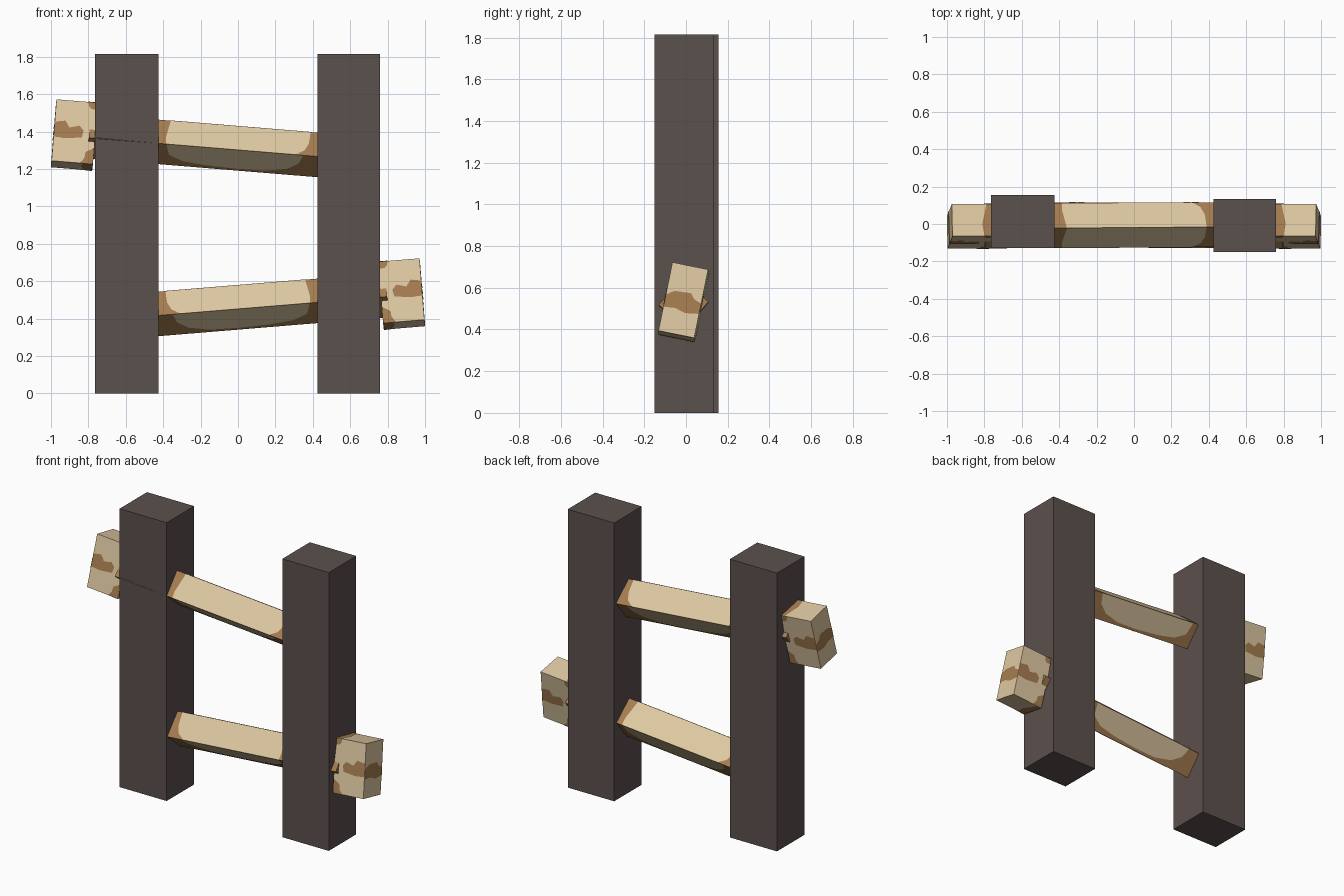
import bpy, bmesh
from math import radians
from mathutils import Matrix, Vector

cube = bpy.data.objects.get("Cube")
if cube:
    bpy.data.objects.remove(cube, do_unlink=True)


def material(name, rgb):
    m = bpy.data.materials.new(name)
    m.use_nodes = True
    m.diffuse_color = (*rgb, 1)
    m.node_tree.nodes["Principled BSDF"].inputs["Base Color"].default_value = (*rgb, 1)
    return m


post_grey = material("dark_post_grey", (0.105, 0.082, 0.074))
tan = material("pale_tan_wood", (0.73, 0.58, 0.36))
brown = material("brown_wood", (0.38, 0.205, 0.08))


def finish(name, bm, mat, matrix=Matrix()):
    bm.transform(matrix)
    if matrix.determinant() < 0:
        bmesh.ops.reverse_faces(bm, faces=bm.faces)
    mesh = bpy.data.meshes.new(name)
    bm.to_mesh(mesh)
    bm.free()
    mesh.materials.append(mat)
    bpy.context.collection.objects.link(bpy.data.objects.new(name, mesh))


def box(name, size, centre, mat, matrix=Matrix()):
    bm = bmesh.new()
    bmesh.ops.create_cube(bm, size=1)
    bm.transform(Matrix.Translation(centre) @ Matrix.Diagonal((*size, 1)))
    finish(name, bm, mat, matrix)


def plate(name, points, origin, u, v, normal, mat, matrix):
    """Flat painted patch: (u, v) outline lying just above one face."""
    o, u, v, n = (Vector(a) for a in (origin, u, v, normal))
    bm = bmesh.new()
    face = bm.faces.new([bm.verts.new(o + n * 0.002 + u * a + v * b) for a, b in points])
    face.normal_update()
    if face.normal.dot(n) < 0:
        face.normal_flip()
    finish(name, bm, mat, matrix)


X, Y, Z = Vector((1, 0, 0)), Vector((0, 1, 0)), Vector((0, 0, 1))

# Upright posts
box("right_post", (0.34, 0.283, 1.815), (-0.595, 0.0135, 0.9075), post_grey)
box("left_post", (0.335, 0.283, 1.815), (0.5925, -0.0085, 0.9075), post_grey)

# Patch outlines: u runs along the rail, v across the face
upper_tan = [(-0.385, -1), (-0.39, -0.5), (-0.37, 1), (0.38, 1), (0.375, 0), (0.355, -0.6), (0.31, -1)]
lower_tan = [(-0.385, 1), (-0.365, 0), (-0.29, -0.5), (-0.17, -0.7), (0, -0.8),
             (0.16, -0.75), (0.27, -0.4), (0.33, 0.2), (0.35, 1)]
side_blob = [(-0.11, 0.046), (-0.054, 0.056), (-0.029, 0.02), (0.023, 0.035),
             (0.047, 0.01), (0.04, -0.028), (-0.046, -0.04), (-0.11, -0.035)]
low_corner = [(0.11, -0.08), (0.066, -0.106), (0.063, -0.139), (0.04, -0.168), (0.11, -0.168)]
high_corner = [(0.06, 0.168), (0.065, 0.145), (0.08, 0.13), (0.11, 0.13), (0.11, 0.168)]
end_band = [(-0.087, -0.05), (-0.087, 0.01), (-0.05, 0.035), (0.03, 0.04), (0.05, 0.015),
            (0.087, 0), (0.087, -0.05), (0.02, -0.06), (-0.03, -0.045)]
cap_patch = [(0.11, -0.087), (0.06, -0.087), (0.05, -0.02), (0.065, 0.04), (0.075, 0.087), (0.11, 0.087)]

RAIL_Y, RAIL_Z = 0.172, 0.165
BLOCK = Vector((0.222, 0.175, 0.336))


def rail_with_block(prefix, height, side):
    """Sloping square rail turned on edge, with a chunky end block."""
    frame = (Matrix.Diagonal((side, 1, 1, 1)) @ Matrix.Translation((0, -0.006, height))
             @ Matrix.Rotation(radians(0.4), 4, 'Z') @ Matrix.Rotation(radians(4.7), 4, 'Y'))

    # Rail
    m = frame @ Matrix.Rotation(radians(-40), 4, 'X')
    box(prefix + "_rail", (1.46, RAIL_Y, RAIL_Z), (-0.07, 0, 0), brown, m)
    faces = [("upper_front", -Y, Z, RAIL_Y, RAIL_Z, upper_tan),
             ("upper_back", Z, -Y, RAIL_Z, RAIL_Y, upper_tan),
             ("lower_front", -Z, -Y, RAIL_Z, RAIL_Y, lower_tan),
             ("lower_back", Y, Z, RAIL_Y, RAIL_Z, lower_tan)]
    for label, n, v, depth, width, outline in faces:
        plate(f"{prefix}_rail_{label}_patch", outline, n * depth / 2, X, v * width / 2, n, tan, m)

    # End block
    m = frame @ Matrix.Translation((-0.878, 0, 0)) @ Matrix.Rotation(radians(-11.5), 4, 'X')
    box(prefix + "_end_block", BLOCK, (0, 0, 0), tan, m)
    for label, n in (("front", -Y), ("back", Y)):
        for spot, outline in (("blob", side_blob), ("low_corner", low_corner), ("high_corner", high_corner)):
            plate(f"{prefix}_block_{label}_{spot}", outline, n * BLOCK.y / 2, X, Z, n, brown, m)
    plate(prefix + "_block_end_band", end_band, -X * BLOCK.x / 2, Y, Z, -X, brown, m)
    for label, n in (("top", Z), ("bottom", -Z)):
        plate(f"{prefix}_block_{label}_patch", cap_patch, n * BLOCK.z / 2, X, Y, n, brown, m)


rail_with_block("upper", 1.31, 1)
rail_with_block("lower", 0.46, -1)
